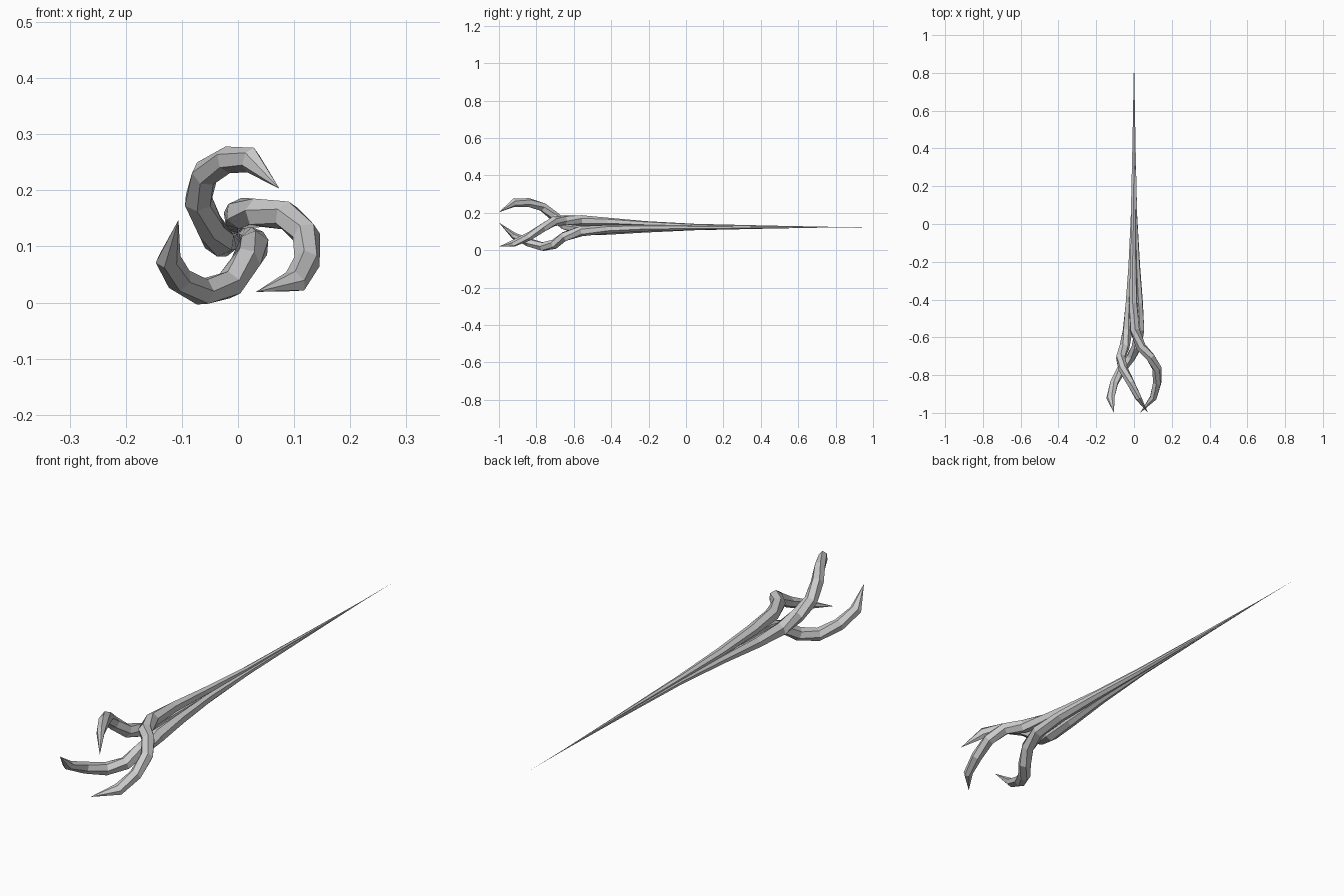
import bpy, bmesh, math
from mathutils import Vector, Matrix

if "Cube" in bpy.data.objects:
    bpy.data.objects.remove(bpy.data.objects["Cube"])

AXIS_Z = 0.123   # height of the long axis
SIDES = 6

# One strand: (x, y, z relative to axis, radial radius, sideways radius)
STRAND = [
    (0.000, 1.00, 0.0000, 0.0000, 0.0000),
    (0.000, 0.80, 0.0005, 0.0010, 0.0010),
    (0.000, 0.45, 0.0035, 0.0050, 0.0060),
    (-0.001, 0.05, 0.008, 0.0100, 0.0120),
    (-0.004, -0.22, 0.017, 0.0160, 0.0180),
    (-0.004, -0.42, 0.029, 0.0220, 0.0230),
    (0.004, -0.56, 0.036, 0.0280, 0.0270),
    (0.036, -0.65, 0.037, 0.0270, 0.0270),
    (0.087, -0.705, 0.032, 0.0260, 0.0260),
    (0.122, -0.765, -0.003, 0.0250, 0.0250),
    (0.123, -0.84, -0.050, 0.0240, 0.0220),
    (0.102, -0.92, -0.085, 0.0230, 0.0170),
    (0.032, -1.00, -0.104, 0.0000, 0.0000),
]


def build_strand(name, angle):
    bm = bmesh.new()
    pts = [Vector(s[:3]) for s in STRAND]
    rings = []
    for i, s in enumerate(STRAND):
        p = pts[i]
        if s[3] == 0:
            rings.append([bm.verts.new(p)])
            continue
        # ring square to the path, oriented outward from the axis
        t = ((p - pts[i - 1]).normalized() + (pts[i + 1] - p).normalized()).normalized()
        out = Vector((p.x, 0, p.z))
        out = (out - t * out.dot(t)).normalized()
        side = t.cross(out)
        rings.append([bm.verts.new(p + out * s[3] * math.cos(a) + side * s[4] * math.sin(a))
                      for a in (2 * math.pi * k / SIDES for k in range(SIDES))])
    for a, b in zip(rings, rings[1:]):
        for k in range(SIDES):
            n = (k + 1) % SIDES
            if len(a) == 1:
                bm.faces.new((a[0], b[n], b[k]))
            elif len(b) == 1:
                bm.faces.new((a[k], a[n], b[0]))
            else:
                bm.faces.new((a[k], a[n], b[n], b[k]))
    bm.transform(Matrix.Translation((0, 0, AXIS_Z)) @ Matrix.Rotation(angle, 4, 'Y'))
    bmesh.ops.recalc_face_normals(bm, faces=bm.faces)
    me = bpy.data.meshes.new(name)
    bm.to_mesh(me)
    bm.free()
    bpy.context.collection.objects.link(bpy.data.objects.new(name, me))


# Three identical claws twisting out of one pointed shaft
for i, name in enumerate(("right_claw", "lower_claw", "upper_claw")):
    build_strand(name, i * 2 * math.pi / 3)
